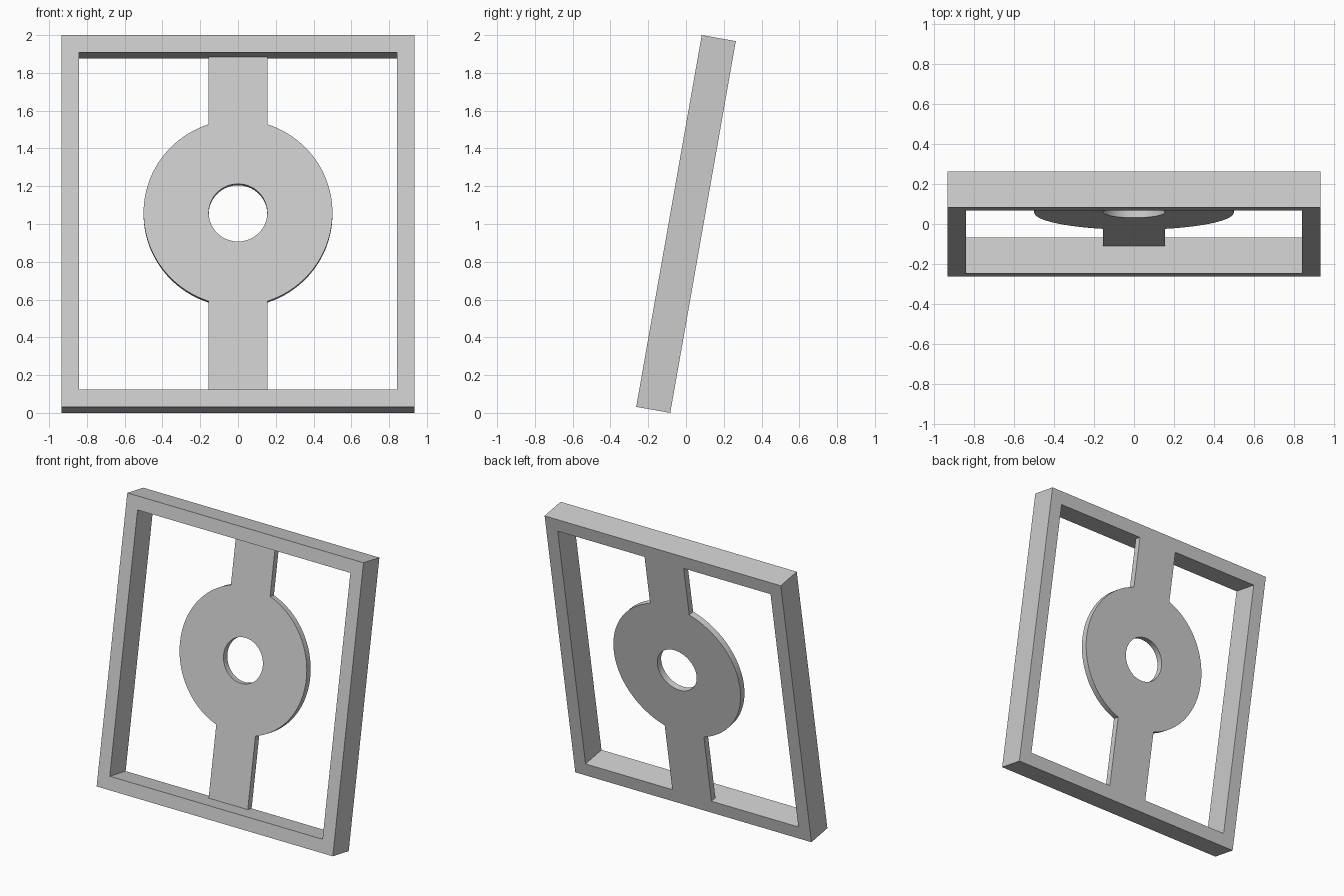
import bpy
import bmesh
import math
from mathutils import Matrix

if "Cube" in bpy.data.objects:
    bpy.data.objects.remove(bpy.data.objects["Cube"], do_unlink=True)

# Overall sizes, measured in the plane of the tilted panel
WIDTH, HEIGHT, DEPTH = 1.87, 1.9986, 0.183
BAR = 0.0925
PLATE = 0.0445
STRAP = 0.155
HUB, HOLE, HUB_UP = 0.5, 0.155, 0.069
LEAN = Matrix.Translation((0, 0, 1)) @ Matrix.Rotation(math.radians(80), 4, "X")

grey = bpy.data.materials.new("light_grey")
grey.use_nodes = True
colour = (0.6, 0.6, 0.6, 1)
grey.diffuse_color = colour
grey.node_tree.nodes["Principled BSDF"].inputs["Base Color"].default_value = colour


def rectangle(half_x, half_y):
    return [(-half_x, -half_y), (half_x, -half_y), (half_x, half_y), (-half_x, half_y)]


def arc(radius, start, end, steps):
    angles = [start + (end - start) * i / steps for i in range(steps + 1)]
    return [(radius * math.cos(a), HUB_UP + radius * math.sin(a)) for a in angles]


def cut_sheet(name, outlines, thickness, offset):
    """Extrude closed outlines (outer first, then holes) into a leaning solid."""
    curve = bpy.data.curves.new(name, "CURVE")
    curve.dimensions = "2D"
    curve.fill_mode = "BOTH"
    curve.extrude = thickness / 2
    for outline in outlines:
        spline = curve.splines.new("POLY")
        spline.points.add(len(outline) - 1)
        for point, (x, y) in zip(spline.points, outline):
            point.co = (x, y, 0, 1)
        spline.use_cyclic_u = True
    helper = bpy.data.objects.new(name + "_outline", curve)
    bpy.context.collection.objects.link(helper)
    bpy.context.view_layer.update()
    evaluated = helper.evaluated_get(bpy.context.evaluated_depsgraph_get())
    mesh = bpy.data.meshes.new_from_object(evaluated)
    bpy.data.objects.remove(helper, do_unlink=True)

    # Weld caps to walls and place the sheet in the leaning panel
    bm = bmesh.new()
    bm.from_mesh(mesh)
    bmesh.ops.remove_doubles(bm, verts=bm.verts, dist=0.0001)
    bmesh.ops.recalc_face_normals(bm, faces=bm.faces)
    bm.transform(LEAN @ Matrix.Translation((0, 0, offset)))
    bm.to_mesh(mesh)
    bm.free()
    mesh.name = name
    mesh.materials.clear()
    mesh.materials.append(grey)
    obj = bpy.data.objects.new(name, mesh)
    bpy.context.collection.objects.link(obj)
    bpy.ops.object.select_all(action="DESELECT")
    obj.select_set(True)
    bpy.context.view_layer.objects.active = obj
    bpy.ops.object.shade_smooth_by_angle(angle=math.radians(30))
    return obj


# Deep rectangular frame
inner_x, inner_y = WIDTH / 2 - BAR, HEIGHT / 2 - BAR
cut_sheet("frame", [rectangle(WIDTH / 2, HEIGHT / 2), rectangle(inner_x, inner_y)], DEPTH, 0)

# Thin round hub with its upper and lower straps, flush with the frame's back
reach = math.acos(STRAP / HUB)
outline = [(STRAP, -inner_y)] + arc(HUB, -reach, reach, 64)
outline += [(STRAP, inner_y), (-STRAP, inner_y)]
outline += arc(HUB, math.pi - reach, math.pi + reach, 64) + [(-STRAP, -inner_y)]
hole = arc(HOLE, 0, 2 * math.pi, 64)[:-1]
cut_sheet("hub_plate", [outline, hole], PLATE, (PLATE - DEPTH) / 2)
